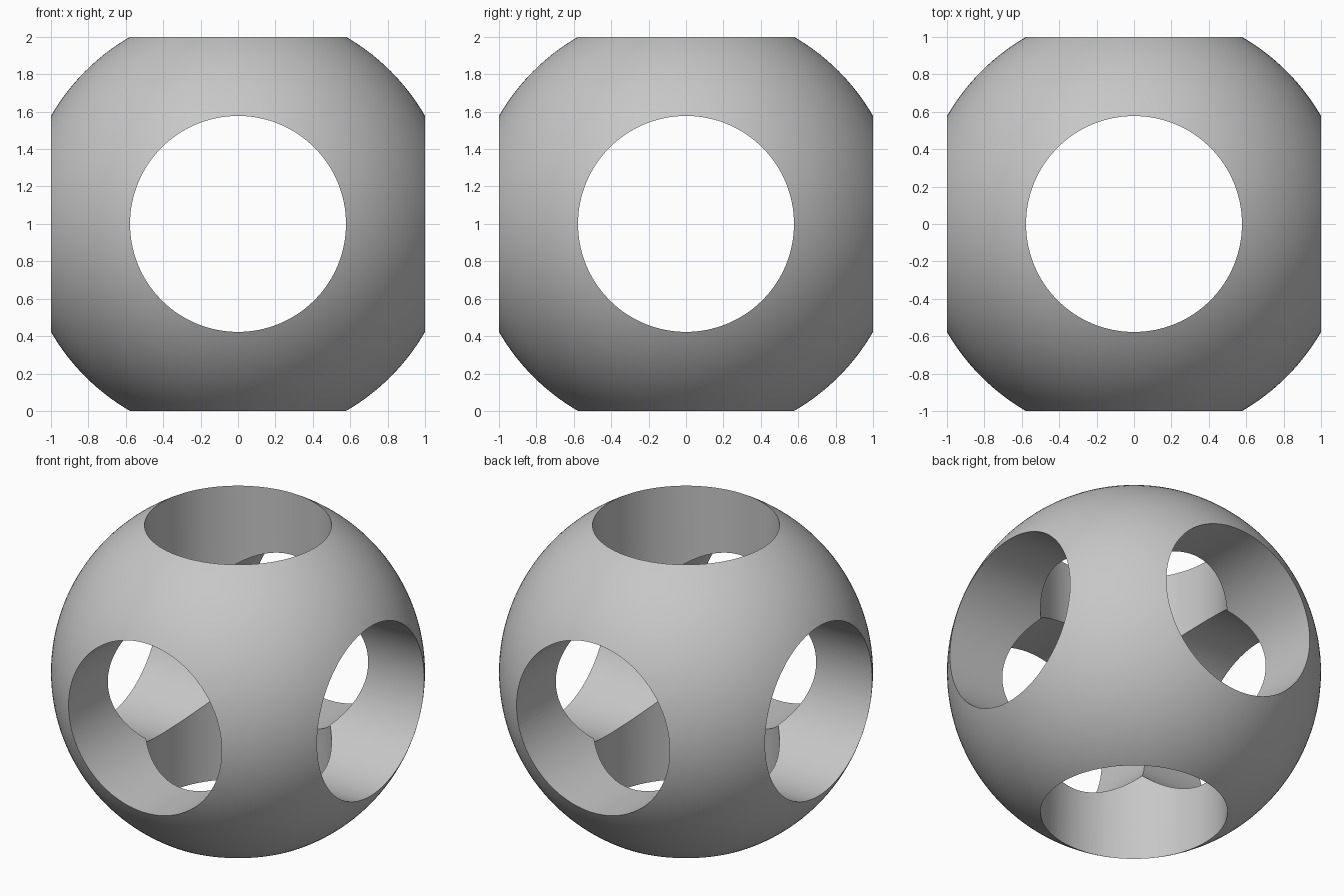
import bpy
import math

default = bpy.data.objects.get("Cube")
if default:
    bpy.data.objects.remove(default, do_unlink=True)

HALF = 1.0                             # half the height between opposite rims
BORE = HALF * math.tan(math.radians(30))
RADIUS = math.hypot(HALF, BORE)        # rims land exactly on the bounds
CENTRE = (0, 0, HALF)

grey = bpy.data.materials.new("plain grey")
grey.use_nodes = True
colour = (0.57, 0.57, 0.57, 1)
grey.diffuse_color = colour
grey.node_tree.nodes["Principled BSDF"].inputs["Base Color"].default_value = colour

# Round shell
bpy.ops.mesh.primitive_uv_sphere_add(segments=160, ring_count=80, radius=RADIUS, location=CENTRE)
ball = bpy.context.object
ball.name = "pierced_ball"
ball.data.materials.append(grey)


def bore(axis, rotation):
    """Drill a round hole right through the ball along one axis."""
    bpy.ops.mesh.primitive_cylinder_add(vertices=128, radius=BORE, depth=4 * HALF,
                                        location=CENTRE, rotation=rotation)
    cutter = bpy.context.object
    cutter.name = f"bore_cutter_{axis}"
    cutter.data.materials.append(grey)
    cutter.hide_render = True
    cut = ball.modifiers.new(f"bore_{axis}", "BOOLEAN")
    cut.operation = "DIFFERENCE"
    cut.solver = "EXACT"
    cut.object = cutter
    bpy.ops.object.select_all(action="DESELECT")
    ball.select_set(True)
    bpy.context.view_layer.objects.active = ball
    bpy.ops.object.modifier_apply(modifier=cut.name)
    bpy.data.objects.remove(cutter, do_unlink=True)


# Three crossing holes
quarter = math.pi / 2
bore("x", (0, quarter, 0))
bore("y", (quarter, 0, 0))
bore("z", (0, 0, 0))

# Smooth surfaces with crisp rims
bpy.ops.object.select_all(action="DESELECT")
ball.select_set(True)
bpy.context.view_layer.objects.active = ball
bpy.ops.object.shade_smooth_by_angle(angle=math.radians(30))
